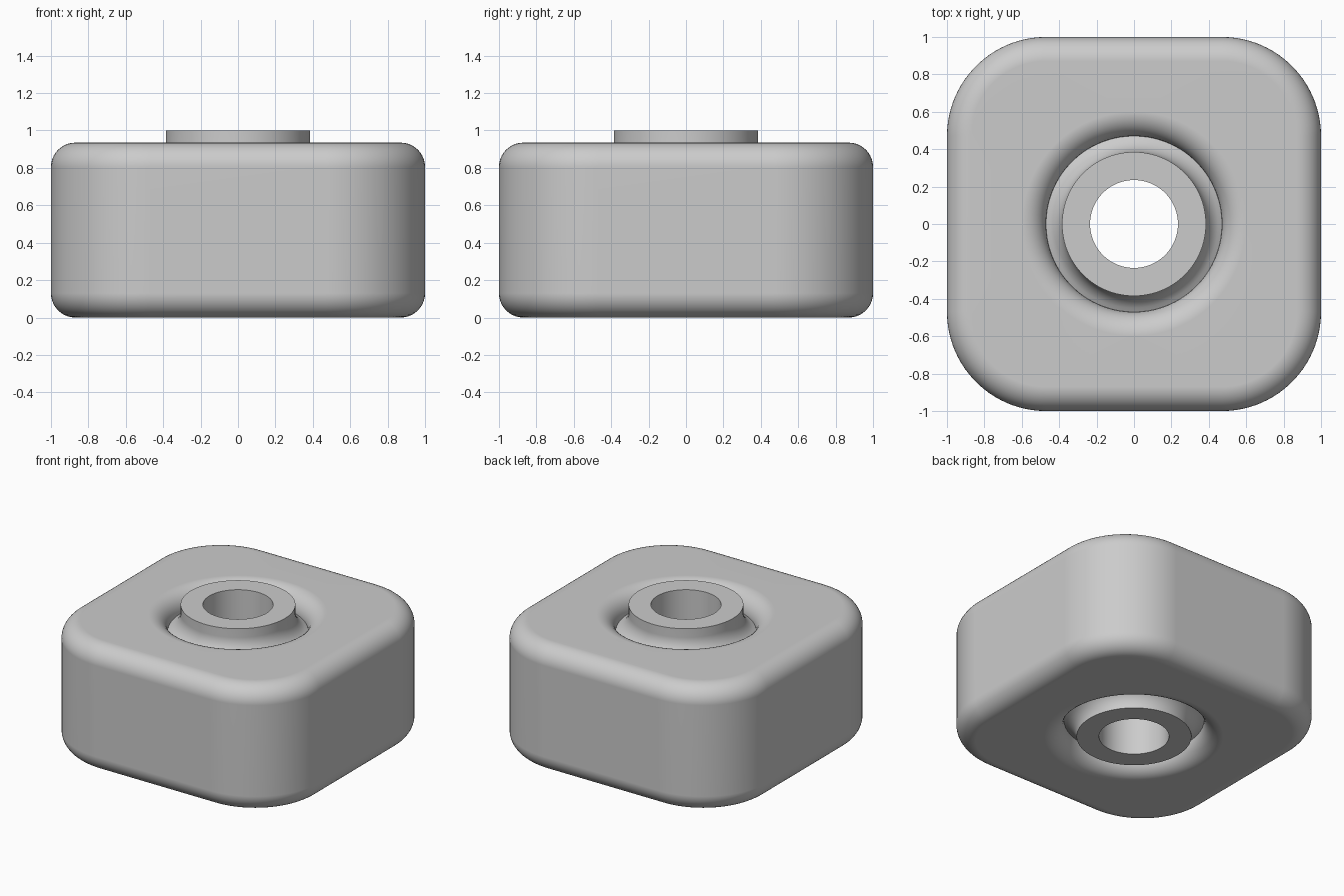
import bpy, bmesh
from math import sin, cos, pi, sqrt

cube = bpy.data.objects.get("Cube")
if cube:
    bpy.data.objects.remove(cube, do_unlink=True)

STEPS = 24          # points per quarter turn
BODY_TOP, HEIGHT = 0.935, 1.0
FILLET, CORNER = 0.13, 0.53
BORE, COLLAR, HOLE = 0.47, 0.385, 0.235

grey = bpy.data.materials.new("light_grey")
grey.use_nodes = True
grey.diffuse_color = (0.6, 0.6, 0.6, 1)
grey.node_tree.nodes["Principled BSDF"].inputs["Base Color"].default_value = (0.6, 0.6, 0.6, 1)


def circle(r, z):
    n = 4 * STEPS
    return [(r * cos(2 * pi * (k + 0.5) / n), r * sin(2 * pi * (k + 0.5) / n), z) for k in range(n)]


def rounded_square(inset, z):
    pts, r, c = [], CORNER - inset, 1 - CORNER
    for q in range(4):
        sx, sy = (1, -1, -1, 1)[q], (1, 1, -1, -1)[q]
        for i in range(STEPS):
            a = pi / 2 * (q + i / (STEPS - 1))
            pts.append((sx * c + r * cos(a), sy * c + r * sin(a), z))
    return pts


def loft(name, rings):
    """Join a closed loop of cross-sections with quads."""
    bm = bmesh.new()
    loops = [[bm.verts.new(p) for p in ring] for ring in rings]
    for a, b in zip(loops, loops[1:] + loops[:1]):
        for k in range(len(a)):
            j = (k + 1) % len(a)
            bm.faces.new((a[k], a[j], b[j], b[k]))
    bmesh.ops.recalc_face_normals(bm, faces=bm.faces)
    mesh = bpy.data.meshes.new(name)
    bm.to_mesh(mesh)
    bm.free()
    mesh.materials.append(grey)
    obj = bpy.data.objects.new(name, mesh)
    bpy.context.collection.objects.link(obj)
    bpy.ops.object.select_all(action='DESELECT')
    obj.select_set(True)
    bpy.context.view_layer.objects.active = obj
    bpy.ops.object.shade_smooth_by_angle(angle=pi / 6)
    weighted = obj.modifiers.new("flat_face_normals", 'WEIGHTED_NORMAL')
    weighted.keep_sharp = True
    return obj


# Rounded block: outer skin upward, then the flared bore back down
arc = [pi / 2 * i / 10 for i in range(11)]
bulge = [(FILLET * (1 - cos(a)), FILLET * (1 - sin(a))) for a in arc]   # (inset, drop)
outer = [rounded_square(i, d) for i, d in reversed(bulge)]
outer += [rounded_square(i, BODY_TOP - d) for i, d in bulge]
inner = [circle(BORE + i, BODY_TOP - d) for i, d in reversed(bulge)]
inner += [circle(BORE + i, d) for i, d in bulge]
loft("rounded_block", outer + inner)

# Centre bushing: straight collar that flares out to meet the bore
R = 0.14
flare = [(COLLAR + R - sqrt(R * R - t * t), t) for t in (FILLET * i / 10 for i in range(11))]
bushing = [circle(HOLE, 0), circle(HOLE, HEIGHT), circle(COLLAR, HEIGHT)]
bushing += [circle(r, BODY_TOP - t) for r, t in flare]
bushing += [circle(r, t) for r, t in reversed(flare)]
loft("centre_bushing", bushing)
